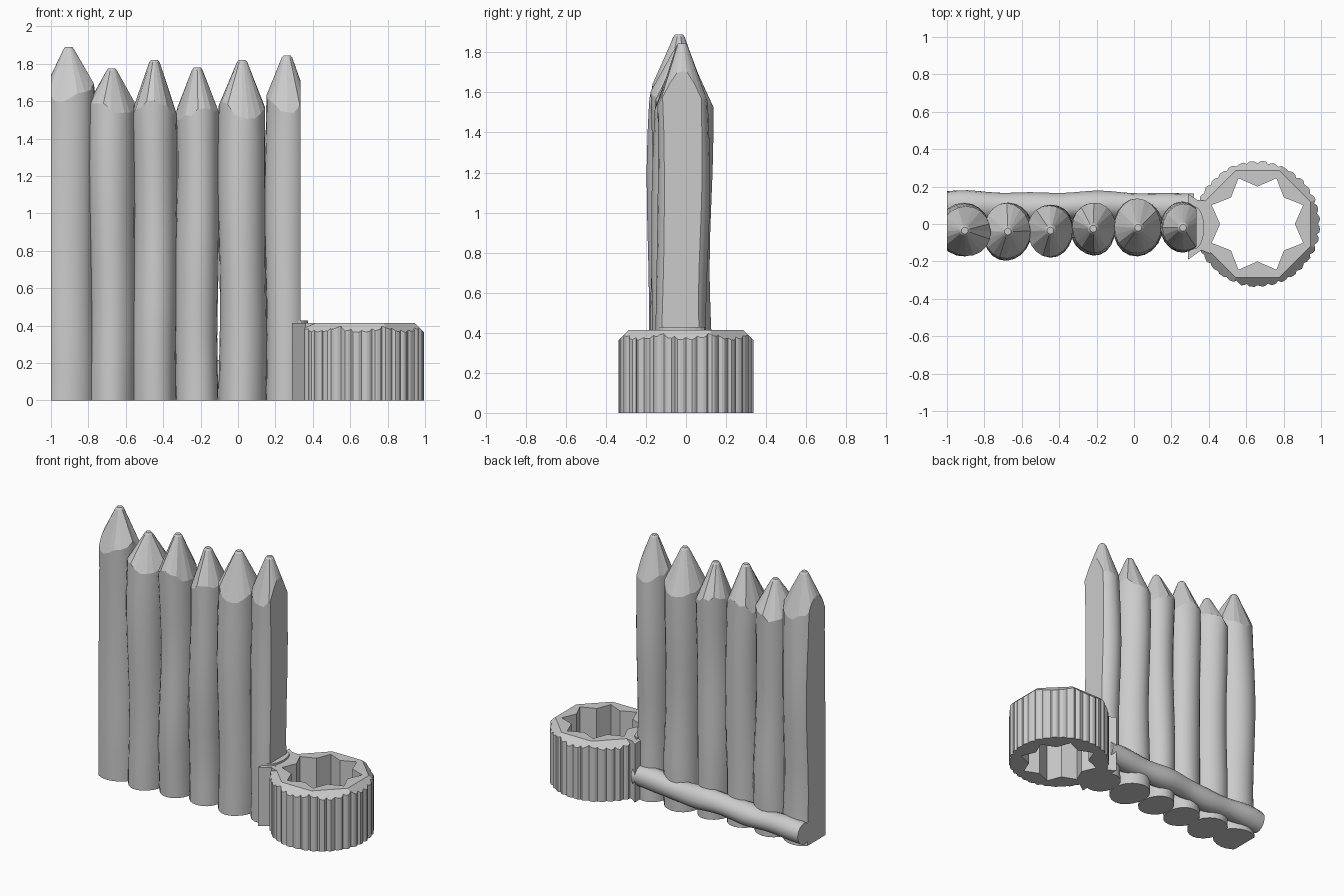
import bpy, bmesh, math, random
from mathutils import Vector

random.seed(7)
if "Cube" in bpy.data.objects:
    bpy.data.objects.remove(bpy.data.objects["Cube"])

grey = bpy.data.materials.new("plain_grey")
grey.use_nodes = True
colour = (0.6, 0.6, 0.6, 1)
grey.diffuse_color = colour
grey.node_tree.nodes["Principled BSDF"].inputs["Base Color"].default_value = colour


def finish(bm, name):
    bmesh.ops.recalc_face_normals(bm, faces=bm.faces)
    mesh = bpy.data.meshes.new(name)
    bm.to_mesh(mesh)
    bm.free()
    mesh.materials.append(grey)
    obj = bpy.data.objects.new(name, mesh)
    bpy.context.collection.objects.link(obj)
    return obj


def add_loop(bm, points):
    return [bm.verts.new(p) for p in points]


def bridge(bm, a, b, smooth=False):
    n = len(a)
    for i in range(n):
        f = bm.faces.new((a[i], a[(i + 1) % n], b[(i + 1) % n], b[i]))
        f.smooth = smooth


def slice_flat(bm, x, side):
    """Cut everything beyond x away and close the cut."""
    cut = bmesh.ops.bisect_plane(bm, geom=bm.verts[:] + bm.edges[:] + bm.faces[:],
                                 plane_co=(x, 0, 0), plane_no=(side, 0, 0),
                                 clear_outer=True)["geom_cut"]
    edges = [e for e in cut if isinstance(e, bmesh.types.BMEdge)]
    bmesh.ops.holes_fill(bm, edges=edges)


SIDES = 20


def stake(name, x, y, rx, ry, shoulder, top, cut=None):
    bm = bmesh.new()
    phase = random.uniform(0, math.tau)
    angles = [math.tau * i / SIDES for i in range(SIDES)]
    loops = []
    # Slightly crooked trunk
    levels = 9
    for k in range(levels + 1):
        t = k / levels
        dx = 0.006 * math.sin(5 * t + phase) * min(1, 4 * t)
        dy = 0.008 * math.sin(6 * t + 2 * phase) * min(1, 4 * t)
        s = 0.985 + 0.02 * math.sin(9 * t + phase)
        pts = []
        for i, a in enumerate(angles):
            bump = s * (1 + 0.018 * math.sin(3 * a + phase + 2 * t))
            z = shoulder * t
            if k == levels:
                z += 0.035 * math.sin(2 * a + phase) + random.uniform(-0.02, 0.02)
            pts.append((x + dx + rx * bump * math.cos(a),
                        y + dy + ry * bump * math.sin(a), z))
        loops.append(add_loop(bm, pts))
    for a, b in zip(loops, loops[1:]):
        bridge(bm, a, b, True)
    # Carved point with a blunt end
    neck = add_loop(bm, [(x + 0.028 * math.cos(a), y + 0.028 * math.sin(a), top - 0.012)
                         for a in angles])
    tip = add_loop(bm, [(x + 0.018 * math.cos(a), y + 0.018 * math.sin(a), top)
                        for a in angles])
    bridge(bm, loops[-1], neck)
    bridge(bm, neck, tip)
    bm.faces.new(tip)
    bm.faces.new(loops[0])
    if cut:
        slice_flat(bm, *cut)
    finish(bm, name)


stake("stake_1", -0.905, -0.035, 0.142, 0.138, 1.64, 1.89, (-1, -1))
stake("stake_2", -0.675, -0.04, 0.127, 0.15, 1.57, 1.775)
stake("stake_3", -0.447, -0.035, 0.12, 0.137, 1.56, 1.82)
stake("stake_4", -0.218, -0.025, 0.117, 0.136, 1.54, 1.78)
stake("stake_5", 0.022, -0.02, 0.128, 0.15, 1.55, 1.82)
stake("stake_6", 0.262, -0.02, 0.115, 0.13, 1.58, 1.845, (0.335, 1))


# Lying log along the back of the fence
def back_rail():
    bm = bmesh.new()
    loops = []
    steps = 24
    for k in range(steps + 1):
        t = k / steps
        x = -1 + 1.32 * t
        z = 0.10 + 0.065 * t + 0.006 * math.sin(15 * t)
        y = 0.095 + 0.006 * math.sin(11 * t + 1)
        r = 0.075 + 0.004 * math.sin(23 * t)
        loops.append(add_loop(bm, [
            (x, y + r * (1 + 0.03 * math.sin(3 * a + 6 * t)) * math.cos(a),
             z + r * (1 + 0.03 * math.sin(2 * a + 8 * t)) * math.sin(a))
            for a in (math.tau * i / 14 for i in range(14))]))
    for a, b in zip(loops, loops[1:]):
        bridge(bm, a, b, True)
    bm.faces.new(loops[0])
    bm.faces.new(loops[-1])
    finish(bm, "back_rail")


back_rail()


# Upright prisms joining the fence to the socket
def prism(name, outline, top):
    bm = bmesh.new()
    low = add_loop(bm, [(x, y, 0) for x, y in outline])
    high = add_loop(bm, [(x, y, top) for x, y in outline])
    bridge(bm, low, high)
    bm.faces.new(low)
    bm.faces.new(high)
    finish(bm, name)


prism("joint_block", [(0.29, 0.16), (0.335, 0.13), (0.41, 0.12), (0.41, -0.16),
                      (0.36, -0.14), (0.29, -0.19)], 0.415)
arc = [math.pi * (i / 10 - 0.5) for i in range(11)]
prism("joint_stub", [(0.32 + 0.055 * math.cos(a), -0.02 + 0.115 * math.sin(a))
                     for a in arc], 0.428)


# Round socket with fluted bark outside and a star-shaped hole
def star_socket():
    bm = bmesh.new()
    cx, top, apothem, count = 0.66, 0.415, 0.285, 144
    per = count // 16
    corner = apothem / math.cos(math.pi / 8)

    def outline(inner, outer):
        """Closed outline alternating between two radii at sixteen corners."""
        keys = []
        for k in range(16):
            r, a = (outer if k % 2 else inner), math.tau * k / 16
            keys.append(Vector((r * math.cos(a), r * math.sin(a))))
        return [keys[i // per].lerp(keys[(i // per + 1) % 16], (i % per) / per)
                for i in range(count)]

    octagon = outline(apothem, corner)
    star = outline(0.2, 0.265)
    bark, rim = [], []
    for i in range(count):
        a = math.tau * i / count
        r = 0.325 + (0, 0.009, 0.012, 0.009)[i % 4] + random.uniform(-0.003, 0.003)
        p = Vector((r * math.cos(a), r * math.sin(a)))
        reach = max(p.x * math.cos(math.tau * k / 8) + p.y * math.sin(math.tau * k / 8)
                    for k in range(8))
        bark.append(p)
        facing_joint = abs(a - math.pi) < 0.39
        rim.append(top if facing_joint else top - (reach - apothem))

    def at(points, z):
        return add_loop(bm, [(cx + p.x, p.y, z) for p in points])

    low = at(bark, 0)
    edge = add_loop(bm, [(cx + p.x, p.y, z) for p, z in zip(bark, rim)])
    flat = at(octagon, top)
    hole_top = at(star, top)
    hole_low = at(star, 0)
    loops = [low, edge, flat, hole_top, hole_low, low]
    for a, b in zip(loops, loops[1:]):
        bridge(bm, a, b)
    finish(bm, "star_socket")


star_socket()
